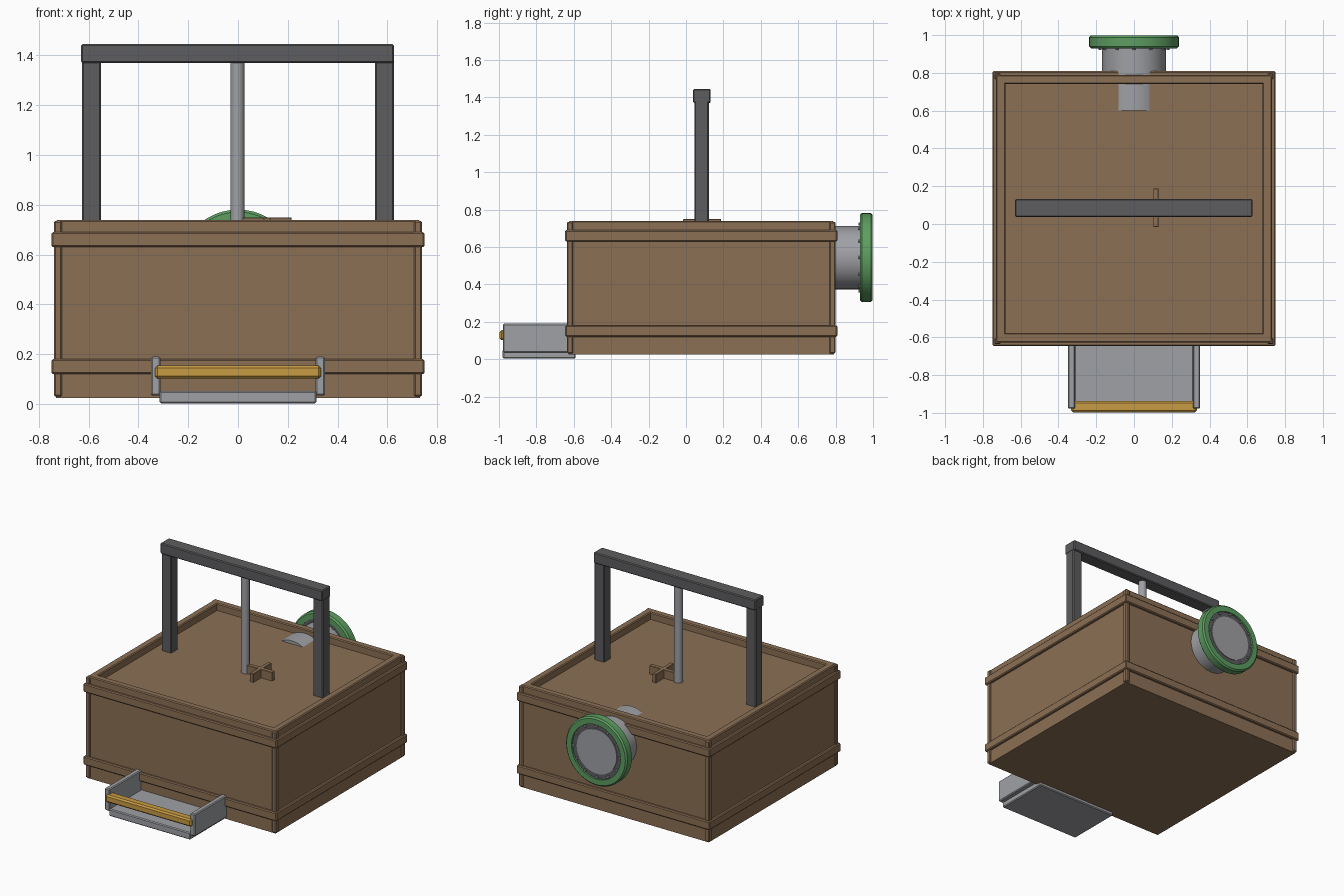
import bpy, bmesh, math
from mathutils import Matrix, Vector

cube = bpy.data.objects.get("Cube")
if cube:
    bpy.data.objects.remove(cube, do_unlink=True)


def material(name, rgb):
    m = bpy.data.materials.new(name)
    m.use_nodes = True
    m.diffuse_color = (*rgb, 1)
    m.node_tree.nodes["Principled BSDF"].inputs["Base Color"].default_value = (*rgb, 1)
    return m


WOOD = material("brown_wood", (0.26, 0.16, 0.09))
DARK = material("dark_steel", (0.11, 0.11, 0.115))
GREY = material("light_grey_metal", (0.35, 0.355, 0.375))
GREEN = material("green_paint", (0.11, 0.34, 0.12))
YELLOW = material("yellow_paint", (0.58, 0.33, 0.055))


def finish(name, bm, mat, smooth=False):
    bmesh.ops.recalc_face_normals(bm, faces=bm.faces)
    me = bpy.data.meshes.new(name)
    bm.to_mesh(me)
    bm.free()
    me.materials.append(mat)
    ob = bpy.data.objects.new(name, me)
    bpy.context.collection.objects.link(ob)
    if smooth:
        bpy.ops.object.select_all(action='DESELECT')
        ob.select_set(True)
        bpy.context.view_layer.objects.active = ob
        bpy.ops.object.shade_smooth_by_angle(angle=math.radians(35))
    return ob


def box(name, mat, x, y, z, bevel=0.006):
    """Bevelled block spanning the given (min, max) ranges."""
    bm = bmesh.new()
    size = [b - a for a, b in (x, y, z)]
    mid = [(a + b) / 2 for a, b in (x, y, z)]
    bmesh.ops.create_cube(bm, size=1, matrix=Matrix.Translation(mid) @ Matrix.Diagonal((*size, 1)))
    ob = finish(name, bm, mat)
    if bevel:
        mod = ob.modifiers.new("soft_edges", 'BEVEL')
        mod.width = bevel
        mod.segments = 1
    return ob


def lathe(name, mat, profile, centre, axis='Y', steps=48, closed=False):
    """Spin (radius, distance) points about an axis through centre."""
    bm = bmesh.new()
    verts = [bm.verts.new((r, 0, d)) for r, d in profile]
    edges = [bm.edges.new(p) for p in zip(verts, verts[1:])]
    if closed:
        edges.append(bm.edges.new((verts[-1], verts[0])))
    bmesh.ops.spin(bm, geom=verts + edges, cent=(0, 0, 0), axis=(0, 0, 1),
                   angle=2 * math.pi, steps=steps, use_duplicate=False)
    bmesh.ops.remove_doubles(bm, verts=bm.verts, dist=1e-5)
    if axis == 'Y':
        bm.transform(Matrix.Rotation(-math.pi / 2, 4, 'X'))
    bm.transform(Matrix.Translation(centre))
    return finish(name, bm, mat, smooth=True)


def cylinder(name, mat, radius, start, end, centre, axis='Y', steps=48):
    return lathe(name, mat, [(0, start), (radius, start), (radius, end), (0, end)], centre, axis, steps)


# Crate body and recessed deck
X, FRONT, BACK = 0.73, -0.627, 0.79
DECK = 0.69
box("crate_body", WOOD, (-X, X), (FRONT, BACK), (0.025, DECK), 0)


def frame(name, grow, thick, z):
    """Four boards around the crate."""
    x, f, b = X + grow, FRONT - grow, BACK + grow
    box(name + "_front", WOOD, (-x, x), (f, f + thick), z)
    box(name + "_back", WOOD, (-x, x), (b - thick, b), z)
    for side, s in (("left", 1), ("right", -1)):
        box(name + "_" + side, WOOD, sorted((s * x, s * (x - thick))), (f + 0.004, b - 0.004), z)


frame("rim", 0, 0.05, (0.6, 0.74))
frame("upper_band", 0.019, 0.04, (0.63, 0.69))
frame("lower_band", 0.019, 0.04, (0.12, 0.18))

# Corner posts
for side, s in (("left", 1), ("right", -1)):
    for end, y in (("front", (FRONT - 0.009, FRONT + 0.024)), ("back", (BACK - 0.024, BACK + 0.009))):
        box(f"corner_post_{end}_{side}", WOOD, sorted((s * 0.739, s * 0.706)), y, (0.03, 0.735))

# Gantry frame and centre post
for side, s in (("left", 1), ("right", -1)):
    box(f"gantry_leg_{side}", DARK, sorted((s * 0.55, s * 0.627)), (0.045, 0.122), (DECK - 0.02, 1.38))
box("gantry_beam", DARK, (-0.63, 0.627), (0.037, 0.132), (1.37, 1.445))
cylinder("centre_post", GREY, 0.028, DECK - 0.02, 1.38, (-0.002, 0.085, 0), 'Z', 16)

# Cross handle on the deck
box("cross_bar_x", WOOD, (0.015, 0.215), (0.07, 0.1), (DECK - 0.01, 0.75), 0.002)
box("cross_bar_y", WOOD, (0.102, 0.13), (-0.015, 0.187), (DECK - 0.01, 0.75), 0.002)

# Rear pipe with flange
AXIS = (0, 0, 0.543)
cylinder("rear_pipe", GREY, 0.169, 0.6, 0.95, AXIS)
cylinder("flange_plate", DARK, 0.2, 0.935, 0.985, AXIS)
cylinder("pipe_cap", GREY, 0.155, 0.95, 0.99, AXIS)
lathe("flange_ring", GREEN,
      [(0.19, 0.93), (0.228, 0.93), (0.238, 0.94), (0.238, 0.988),
       (0.228, 0.998), (0.19, 0.998)], AXIS, closed=True)
for i in range(12):
    a = math.tau * i / 12
    offset = Vector((math.cos(a), 0, math.sin(a))) * 0.179
    cylinder(f"flange_bolt_{i + 1}", GREY, 0.008, 0.922, 0.998, Vector(AXIS) + offset, steps=8)

# Front tray
box("tray_floor", GREY, (-0.315, 0.315), (-0.98, -0.59), (0.003, 0.053))
for side, s in (("left", 1), ("right", -1)):
    box(f"tray_side_{side}", GREY, sorted((s * 0.312, s * 0.35)), (-0.978, -0.62), (0.035, 0.19))
box("tray_bar", YELLOW, (-0.333, 0.333), (-0.997, -0.937), (0.102, 0.155), 0.01)
